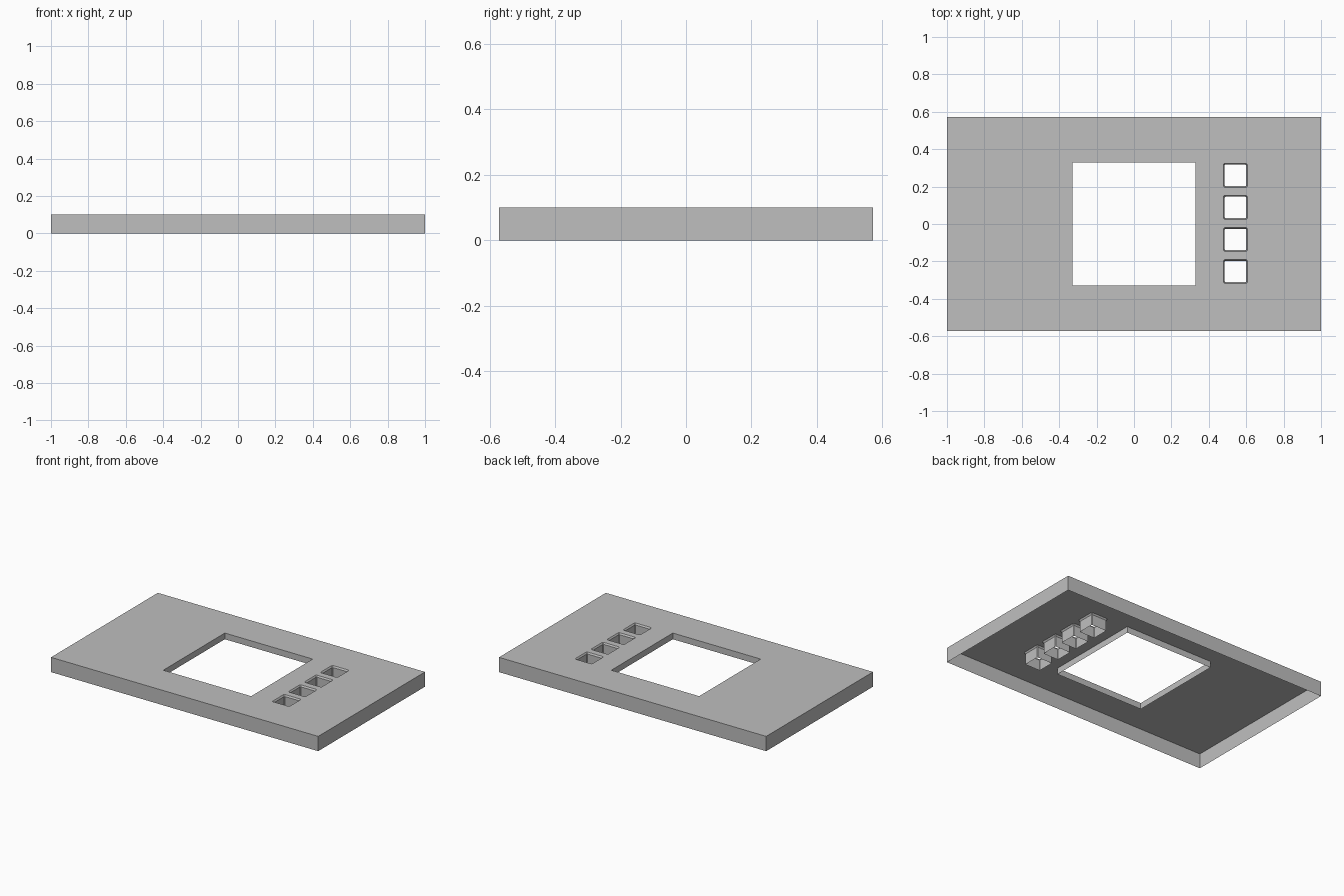
import bpy
import bmesh

if "Cube" in bpy.data.objects:
    bpy.data.objects.remove(bpy.data.objects["Cube"], do_unlink=True)

TOP = 0.1
SOCKET_X = 0.542
SOCKET_YS = [0.26 - 0.1713 * i for i in range(4)]
RIM, THROAT, CUT = 0.064, 0.057, 0.006

grey = bpy.data.materials.new("light grey")
grey.use_nodes = True
colour = (0.52, 0.52, 0.52, 1)
grey.diffuse_color = colour
grey.node_tree.nodes["Principled BSDF"].inputs["Base Color"].default_value = colour


def loop(bm, cx, cy, hx, hy, z, cut=0):
    """Counter-clockwise rectangle of vertices, optionally with cut corners."""
    points = []
    for sx, sy in ((1, 1), (-1, 1), (-1, -1), (1, -1)):
        corner = [(hx, hy - cut), (hx - cut, hy)] if cut else [(hx, hy)]
        if sx * sy < 0:
            corner.reverse()
        points += [(cx + sx * x, cy + sy * y, z) for x, y in corner]
    return [bm.verts.new(p) for p in points]


def wall(bm, upper, lower, inward=False):
    """Strip of faces between two loops."""
    for i in range(len(upper)):
        j = (i + 1) % len(upper)
        quad = [upper[i], lower[i], lower[j], upper[j]]
        bm.faces.new(quad[::-1] if inward else quad)


def finish(bm, name):
    mesh = bpy.data.meshes.new(name)
    bm.to_mesh(mesh)
    bm.free()
    mesh.materials.append(grey)
    obj = bpy.data.objects.new(name, mesh)
    bpy.context.collection.objects.link(obj)


# Top plate with a window and four socket openings
bm = bmesh.new()
outline = loop(bm, 0, 0, 1, 0.571, TOP)
window = loop(bm, 0, 0, 0.329, 0.329, TOP)
openings = [loop(bm, SOCKET_X, y, RIM, RIM, TOP, CUT) for y in SOCKET_YS]
edges = []
for ring in [outline, window] + openings:
    edges += [bm.edges.new((ring[i - 1], ring[i])) for i in range(len(ring))]
bmesh.ops.triangle_fill(bm, use_beauty=True, edges=edges, normal=(0, 0, 1))
for face in bm.faces:
    face.normal_update()
    if face.normal.z < 0:
        face.normal_flip()

# Outer skirt and shallow window flange
wall(bm, outline, loop(bm, 0, 0, 1, 0.571, 0))
wall(bm, window, loop(bm, 0, 0, 0.329, 0.329, TOP - 0.042), inward=True)
finish(bm, "cover_plate")

# Open button sockets with a chamfered rim
for n, y in enumerate(SOCKET_YS):
    bm = bmesh.new()
    rim = loop(bm, SOCKET_X, y, RIM, RIM, TOP, CUT)
    throat = loop(bm, SOCKET_X, y, THROAT, THROAT, TOP - 0.01, CUT / 2)
    base = loop(bm, SOCKET_X, y, THROAT, THROAT, 0.018, CUT / 2)
    wall(bm, rim, throat, inward=True)
    wall(bm, throat, base, inward=True)
    finish(bm, f"button_socket_{n + 1}")
